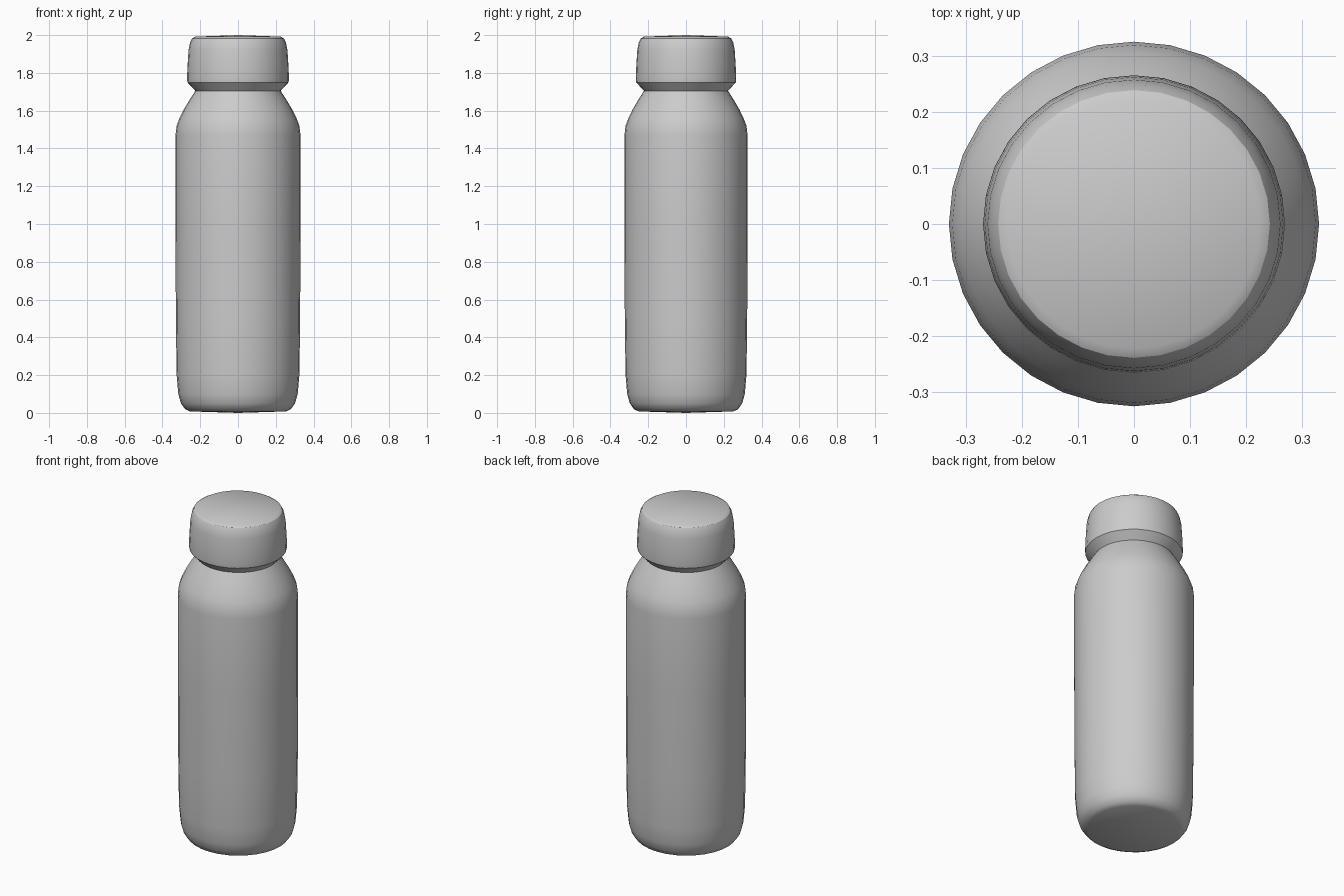
import bpy, bmesh, math

cube = bpy.data.objects.get("Cube")
if cube:
    bpy.data.objects.remove(cube, do_unlink=True)

SIDES = 32

grey = bpy.data.materials.new("light_grey")
grey.use_nodes = True
colour = (0.6, 0.6, 0.6, 1)
grey.diffuse_color = colour
grey.node_tree.nodes["Principled BSDF"].inputs["Base Color"].default_value = colour


def lathe(name, profile):
    """Turn a bottom-to-top list of (radius, height) round z; zero radius makes a pole."""
    bm = bmesh.new()
    rings = []
    for r, z in profile:
        if r == 0:
            rings.append([bm.verts.new((0, 0, z))] * SIDES)
        else:
            rings.append([bm.verts.new((r * math.cos(a), r * 0.985 * math.sin(a), z))
                          for a in (math.tau * i / SIDES for i in range(SIDES))])
    for low, high in zip(rings, rings[1:]):
        for i in range(SIDES):
            j = (i + 1) % SIDES
            corners = dict.fromkeys((low[i], low[j], high[j], high[i]))
            bm.faces.new(list(corners))
    bmesh.ops.recalc_face_normals(bm, faces=bm.faces)
    mesh = bpy.data.meshes.new(name)
    bm.to_mesh(mesh)
    bm.free()
    mesh.materials.append(grey)
    obj = bpy.data.objects.new(name, mesh)
    bpy.context.collection.objects.link(obj)
    bpy.ops.object.select_all(action="DESELECT")
    obj.select_set(True)
    bpy.context.view_layer.objects.active = obj
    bpy.ops.object.shade_smooth_by_angle(angle=math.radians(32))
    return obj


# Bottle body: flat base, rounded foot, straight wall, sloping shoulder
lathe("bottle_body", [
    (0, 0), (0.255, 0.008), (0.28, 0.02), (0.302, 0.05), (0.316, 0.1),
    (0.325, 0.2), (0.329, 0.5), (0.331, 1.0), (0.331, 1.47), (0.325, 1.52),
    (0.31, 1.56), (0.285, 1.61), (0.255, 1.66), (0.226, 1.705), (0, 1.71)])

# Screw cap: undercut lower rim, slightly tapered side, rounded top
lathe("bottle_cap", [
    (0, 1.703), (0.226, 1.705), (0.268, 1.75), (0.27, 1.77), (0.267, 1.84),
    (0.262, 1.92), (0.254, 1.96), (0.243, 1.982), (0.226, 1.992), (0, 2.0)])
